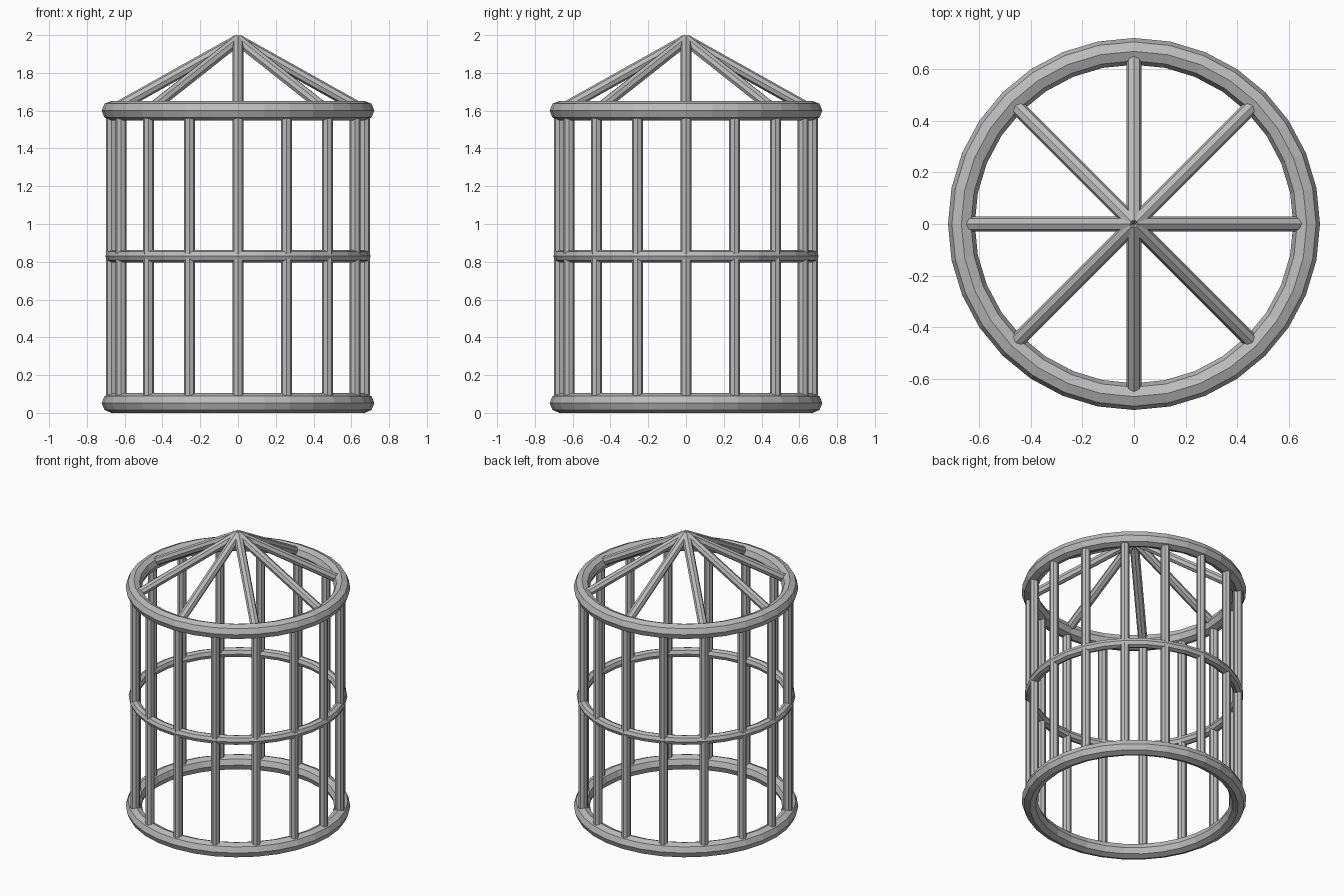
import bpy
from math import sin, cos, pi
from mathutils import Vector

if "Cube" in bpy.data.objects:
    bpy.data.objects.remove(bpy.data.objects["Cube"])

GREY = (0.5, 0.5, 0.5, 1.0)
metal = bpy.data.materials.new("grey metal")
metal.use_nodes = True
metal.diffuse_color = GREY
metal.node_tree.nodes["Principled BSDF"].inputs["Base Color"].default_value = GREY

RADIUS = 0.67
BAR = 0.03


def finish(name):
    obj = bpy.context.object
    obj.name = name
    obj.data.materials.append(metal)


def ring(name, z, thickness):
    bpy.ops.mesh.primitive_torus_add(
        major_radius=RADIUS, minor_radius=thickness,
        major_segments=32, minor_segments=8, location=(0, 0, z))
    finish(name)


def rod(name, start, end):
    start, end = Vector(start), Vector(end)
    axis = end - start
    bpy.ops.mesh.primitive_cylinder_add(
        vertices=8, radius=BAR, depth=axis.length,
        location=(start + end) / 2,
        rotation=axis.to_track_quat('Z', 'Y').to_euler())
    finish(name)


# Horizontal hoops
ring("bottom_ring", 0.052, 0.052)
ring("middle_ring", 0.83, 0.033)
ring("top_ring", 1.6, 0.052)

# Upright bars
for i in range(16):
    a = 2 * pi * i / 16
    x, y = RADIUS * cos(a), RADIUS * sin(a)
    rod(f"upright_bar_{i + 1}", (x, y, 0.05), (x, y, 1.6))

# Sloping roof ribs meeting at the peak
for i in range(8):
    a = 2 * pi * i / 8
    rod(f"roof_rib_{i + 1}", (0.64 * cos(a), 0.64 * sin(a), 1.616), (0, 0, 1.974))
